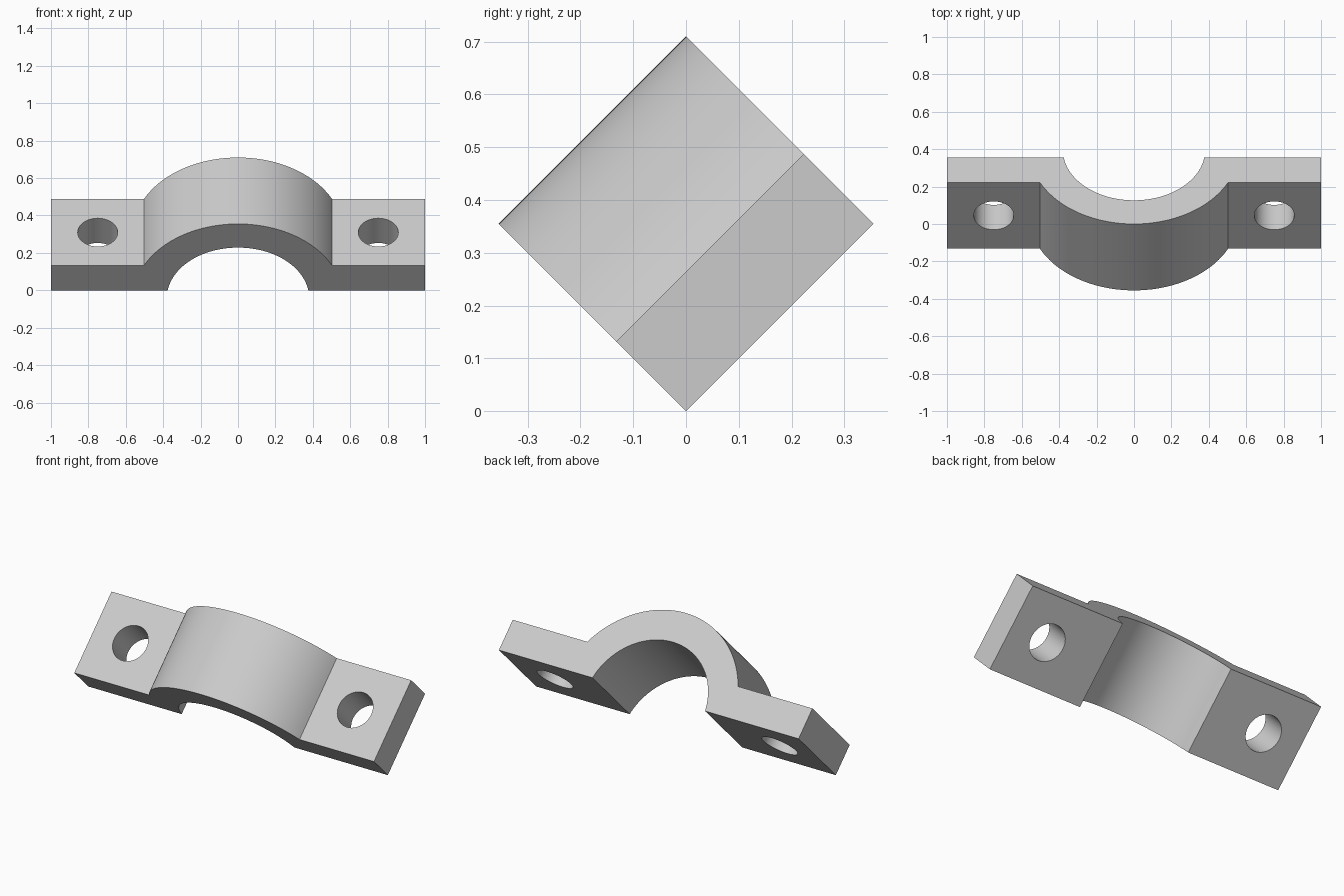
import bpy, bmesh
from math import sin, cos, asin, sqrt, pi
from mathutils import Matrix

cube = bpy.data.objects.get("Cube")
if cube:
    bpy.data.objects.remove(cube)

WIDTH = 0.502        # strap width
FLANGE = 0.187       # flange thickness
CENTRE = -0.057      # height of the arc centre below the flange underside
R_OUT, R_IN = 0.559, 0.38
HOLE_X, HOLE_R = 0.75, 0.107

steel = bpy.data.materials.new("light_grey")
steel.use_nodes = True
grey = (0.6, 0.6, 0.6, 1)
steel.diffuse_color = grey
steel.node_tree.nodes["Principled BSDF"].inputs["Base Color"].default_value = grey


def make_object(name, bm):
    bmesh.ops.recalc_face_normals(bm, faces=bm.faces)
    mesh = bpy.data.meshes.new(name)
    bm.to_mesh(mesh)
    bm.free()
    mesh.materials.append(steel)
    obj = bpy.data.objects.new(name, mesh)
    bpy.context.collection.objects.link(obj)
    return obj


def arc(radius, height, steps=64):
    """Arc from right to left, ending at the given height on both sides."""
    start = asin((height - CENTRE) / radius)
    angles = [start + (pi - 2 * start) * i / steps for i in range(steps + 1)]
    return [(radius * cos(a), CENTRE + radius * sin(a)) for a in angles]


# Clamp body: flanges and arched strap as one extruded profile
profile = [(1, 0), (1, FLANGE)] + arc(R_OUT, FLANGE)
profile += [(-1, FLANGE), (-1, 0)] + arc(R_IN, 0)[::-1]
bm = bmesh.new()
face = bm.faces.new([bm.verts.new((x, 0, z)) for x, z in profile])
side = bmesh.ops.extrude_face_region(bm, geom=[face])
bmesh.ops.translate(bm, vec=(0, WIDTH, 0),
                    verts=[v for v in side["geom"] if isinstance(v, bmesh.types.BMVert)])
clamp = make_object("pipe_clamp", bm)

# Bolt holes through both flanges
bm = bmesh.new()
for s in (-1, 1):
    bmesh.ops.create_cone(bm, cap_ends=True, segments=64, radius1=HOLE_R, radius2=HOLE_R,
                          depth=1, matrix=Matrix.Translation((s * HOLE_X, WIDTH / 2, 0)))
cutter = make_object("bolt_hole_cutter", bm)
cutter.hide_render = True

cut = clamp.modifiers.new("bolt_holes", "BOOLEAN")
cut.operation = "DIFFERENCE"
cut.solver = "EXACT"
cut.object = cutter

bpy.ops.object.select_all(action="DESELECT")
clamp.select_set(True)
bpy.context.view_layer.objects.active = clamp
bpy.ops.object.modifier_apply(modifier=cut.name)
bpy.data.objects.remove(cutter)
bpy.ops.object.shade_smooth_by_angle(angle=pi / 6)

# Lean the whole clamp back on its edge
clamp.rotation_euler.x = pi / 4
